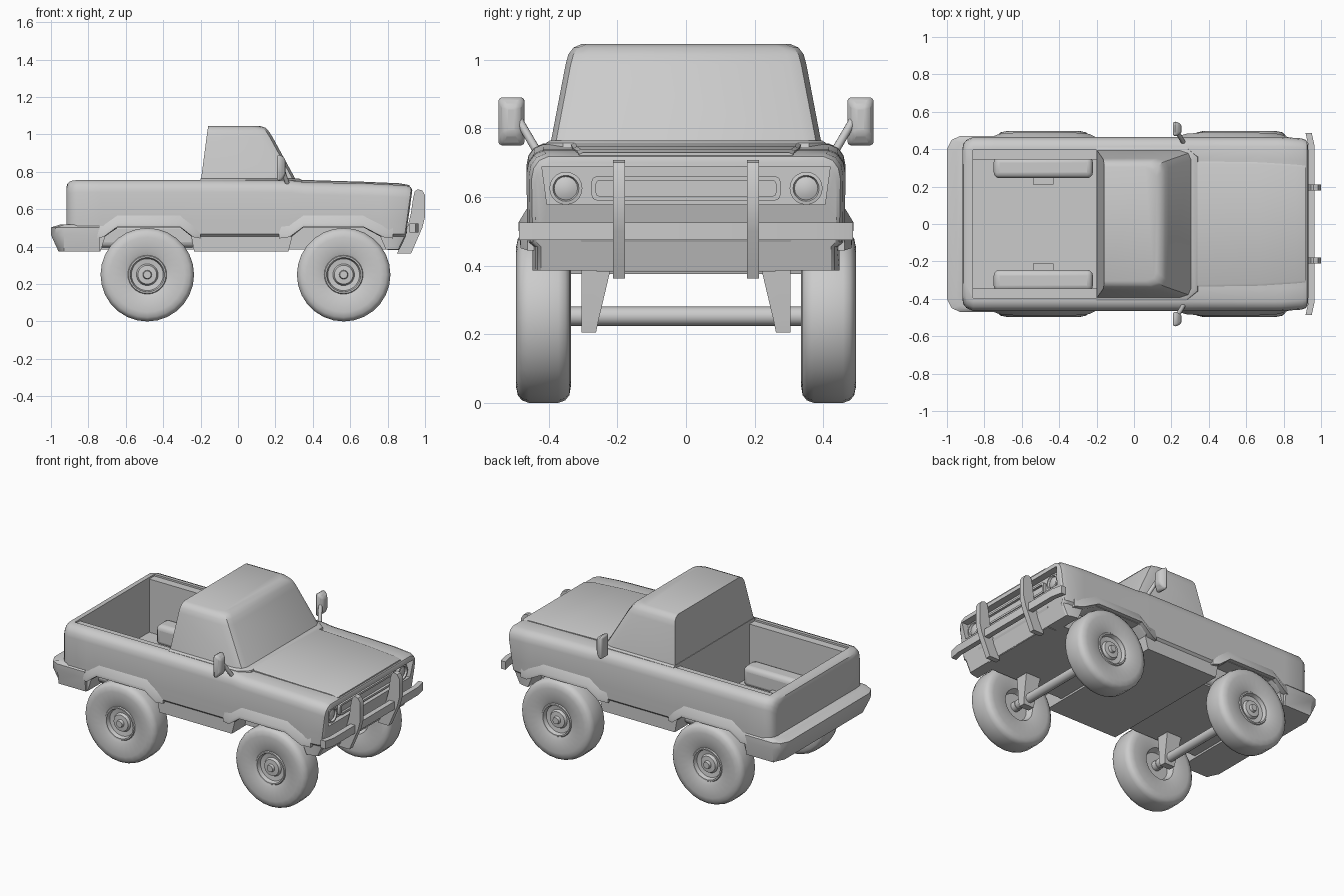
import bpy, bmesh, math
from mathutils import Vector

if "Cube" in bpy.data.objects:
    bpy.data.objects.remove(bpy.data.objects["Cube"])


def loft(name, rings, cap=True, ring_loop=True, loop_rings=False):
    """Skin a list of equal-length point rings."""
    bm = bmesh.new()
    vs = [[bm.verts.new(p) for p in r] for r in rings]
    n = len(rings[0])
    pairs = list(zip(vs, vs[1:])) + ([(vs[-1], vs[0])] if loop_rings else [])
    for a, b in pairs:
        for i in range(n if ring_loop else n - 1):
            j = (i + 1) % n
            bm.faces.new((a[i], a[j], b[j], b[i]))
    if cap:
        bm.faces.new(vs[0])
        bm.faces.new(vs[-1])
    bmesh.ops.remove_doubles(bm, verts=bm.verts, dist=1e-5)
    bmesh.ops.recalc_face_normals(bm, faces=bm.faces)
    me = bpy.data.meshes.new(name)
    bm.to_mesh(me)
    bm.free()
    ob = bpy.data.objects.new(name, me)
    bpy.context.collection.objects.link(ob)
    return ob


def bevel(ob, width, seg=2):
    m = ob.modifiers.new("bevel", "BEVEL")
    m.width, m.segments = width, seg
    return ob


def prism(name, pts, y0, y1):
    return loft(name, [[(x, y, z) for x, z in pts] for y in (y0, y1)])


def box(name, x0, x1, y0, y1, z0, z1):
    return prism(name, [(x0, z0), (x1, z0), (x1, z1), (x0, z1)], y0, y1)


def mirrored(half):
    """Close a half ring (y > 0) by its mirror image."""
    return half + [(x, -y, z) for x, y, z in reversed(half)]


def lathe(name, profile, centre, axis, seg=28):
    """Revolve (radius, offset) points about the y or x axis."""
    rings = []
    for k in range(seg):
        a = 2 * math.pi * k / seg
        c, s = math.cos(a), math.sin(a)
        pts = [(r * c, d, r * s) if axis == 'Y' else (d, r * c, r * s) for r, d in profile]
        rings.append([Vector(p) + Vector(centre) for p in pts])
    return loft(name, rings, cap=False, ring_loop=False, loop_rings=True)


def rod(name, a, b, r, seg=12):
    a, b = Vector(a), Vector(b)
    q = (b - a).to_track_quat('Z', 'Y')
    circ = [q @ Vector((r * math.cos(2 * math.pi * k / seg), r * math.sin(2 * math.pi * k / seg), 0))
            for k in range(seg)]
    return loft(name, [[p + c for c in circ] for p in (a, b)])


def cut(ob, cutter):
    m = ob.modifiers.new("cut", "BOOLEAN")
    m.operation, m.solver, m.object = 'DIFFERENCE', 'EXACT', cutter
    bpy.context.view_layer.objects.active = ob
    bpy.ops.object.modifier_apply(modifier=m.name)


# Body shell: stations of x, half width, top, bottom (bottom rises over the wheels)
stations = [(-.918, .40, .715, .375), (-.912, .43, .737, .375), (-.895, .45, .751, .375),
            (-.86, .465, .756, .375), (-.735, .465, .756, .375), (-.71, .465, .756, .455),
            (-.64, .465, .756, .503), (-.31, .465, .756, .503), (-.25, .465, .756, .455),
            (-.235, .465, .756, .375), (.27, .465, .754, .375), (.29, .465, .753, .455),
            (.35, .465, .745, .503), (.67, .465, .738, .503), (.76, .465, .735, .455),
            (.79, .465, .733, .385), (.90, .458, .727, .385), (.925, .45, .718, .385),
            (.932, .44, .70, .385)]
rings = []
for x, w, t, b in stations:
    sec = [(w - .018, b), (w - .018, max(b, .455)), (w - .004, max(b, .468)), (w - .002, .54),
           (w, t - .065), (w - .006, t - .035), (w - .022, t - .012), (w - .05, t), (w - .12, t)]
    slant = (lambda z: .14 * min(z - .70, 0) + .35 * min(z - .455, 0)) if x > .89 else (lambda z: 0)
    rings.append(mirrored([(x + slant(z), y, z) for y, z in sec]))
body = loft("body_shell", rings)

# Rear bumper wrapping round the corners
def bumper_ring(z, d):
    return mirrored([(-.74, .470 - d * .3, z), (-.93, .470 - d * .3, z),
                     (-.975 + d, .45 - d * .3, z), (-1 + d, .40 - d * .3, z)])
rear_bumper = loft("rear_bumper", [bumper_ring(z, d) for z, d in
                                   ((.375, .04), (.462, 0), (.503, 0), (.518, .05))])

# Cargo bed and grille recesses
bed_cut = box("bed_cutter", -.86, -.2, -.345, .345, .41, 1)
ledge_cut = box("ledge_cutter", -.86, -.2, -.395, .395, .745, 1)
grille_cut = loft("grille_cutter", [[(.885, -.405, .578), (.885, .405, .578), (.885, .42, .688), (.885, -.42, .688)],
                                    [(1, -.405, .578), (1, .405, .578), (1, .42, .688), (1, -.42, .688)]])
for c in (bed_cut, ledge_cut, grille_cut):
    cut(body, c)
cut(rear_bumper, bed_cut)
for c in (bed_cut, ledge_cut, grille_cut):
    bpy.data.objects.remove(c)

# Floor pan
box("bed_floor", -.87, -.19, -.33, .33, .385, .411)
box("cab_floor", -.2, .8, -.32, .32, .385, .51)

# Cab: stacked plan rings
loft("cab", [mirrored([(x0, y, z), (x1 - .06, y, z), (x1 - .015, y - .015, z), (x1, y - .05, z)])
             for z, x0, x1, y in ((.735, -.2, .325, .397), (.765, -.197, .305, .393),
                                  (.985, -.168, .185, .351), (1.015, -.164, .166, .343),
                                  (1.035, -.161, .148, .328), (1.045, -.16, .12, .305))])
# Windscreen base trim
loft("windscreen_base", [mirrored([(-.2, y, z), (.28, y, z), (x, y - .05, z)])
                         for z, y, x in ((.735, .41, .345), (.757, .408, .34), (.765, .395, .325))])

# Hood panel
loft("hood", [mirrored([(x, h, t - .012), (x, h, t + .004), (x, h - .012, t + .009)])
              for x, h, t in ((.34, .335, .748), (.67, .33, .738), (.86, .318, .730), (.918, .312, .720))])

# Grille frame and slot
def rounded_rect(x, hy, hz, r):
    return [(x, sy * (hy - r) + r * math.cos(a), .625 + sz * (hz - r) + r * math.sin(a))
            for sy, sz, a0 in ((1, 1, 0), (-1, 1, 90), (-1, -1, 180), (1, -1, 270))
            for a in (math.radians(a0 + d) for d in (0, 45, 90))]
loft("grille", [rounded_rect(.88, .275, .035, .015), rounded_rect(.905, .275, .035, .015),
                rounded_rect(.905, .262, .023, .01), rounded_rect(.89, .262, .023, .01)])

# Front bumper
loft("front_bumper", [[(x - .018, y, .475), (x + .015, y, .475), (x + .015, y, .525), (x - .018, y, .525)]
                      for x, y in ((.935, -.487), (.95, -.42), (.95, .42), (.935, .487))])
# Front valance
loft("front_valance", [[(.80, -.26, .382), (.86, -.26, .382), (.86, .26, .382), (.80, .26, .382)],
                       [(.80, -.31, .48), (.905, -.31, .48), (.905, .31, .48), (.80, .31, .48)]])

wheel_profile = [(0, .352), (.03, .352), (.03, .385), (.085, .385), (.1, .348), (.125, .342), (.2, .335),
                 (.228, .34), (.243, .352), (.25, .372), (.25, .458), (.243, .478), (.228, .49),
                 (.2, .496), (.125, .488), (.104, .48), (.1, .486), (.092, .486), (.085, .462),
                 (.058, .458), (.05, .474), (.024, .476), (.02, .492), (0, .492)]
arches = {"rear": [(-.77, .45, .462), (-.72, .457, .482), (-.645, .512, .488), (-.31, .512, .488),
                   (-.24, .457, .482), (-.20, .45, .462)],
          "front": [(.22, .45, .462), (.275, .457, .482), (.35, .512, .488), (.67, .512, .488),
                    (.775, .457, .482), (.83, .45, .462)]}

for side, s in (("left", 1), ("right", -1)):
    for end, wx in (("rear", -.485), ("front", .565)):
        # Wheel
        lathe(f"{end}_{side}_wheel", [(r, s * d) for r, d in wheel_profile], (wx, 0, .25), 'Y')
        # Wheel arch flare
        loft(f"{end}_{side}_flare", [[(x, s * .457, z + .065), (x, s * y, z + .014),
                                      (x, s * y, z - .006), (x, s * .40, z - .006)]
                                     for x, z, y in arches[end]])
        # Axle bracket, tapering downward
        loft(f"{end}_{side}_bracket", [[(wx - h, s * .305, z), (wx + h, s * .305, z),
                                        (wx + h, s * y, z), (wx - h, s * y, z)]
                                       for z, y, h in ((.205, .262, .035), (.24, .255, .04), (.43, .21, .055))])
    # Wheel housing inside the bed
    bevel(box(f"{side}_bed_wheel_housing", -.75, -.22, s * .245, s * .36, .395, .525), .03, 3)
    # Headlight ring and lens
    lathe(f"{side}_headlight", [(.048, -.02), (.048, .02), (.038, .022), (.034, .01), (.02, .016), (0, .018)],
          (.885, s * .35, .625), 'X', 20)
    # Push bar
    prism(f"{side}_push_bar", [(.936, .66), (.945, .695), (.96, .707), (.985, .70), (1, .675), (1, .56),
                               (.985, .50), (.925, .362), (.85, .362), (.905, .50), (.925, .58)],
          s * .178, s * .212)
    # Door mirror and arm
    bevel(loft(f"{side}_mirror", [[(x, s * y0, z0), (x, s * y1, z0), (x, s * y1, z1), (x, s * y0, z1)]
                                  for x, y0, y1, z0, z1 in ((.208, .47, .547, .75, .89),
                                                            (.23, .47, .547, .75, .89),
                                                            (.255, .488, .53, .785, .865))]), .012, 2)
    rod(f"{side}_mirror_arm", (.235, s * .485, .82), (.265, s * .435, .735), .012)

# Axles
for end, wx in (("rear", -.485), ("front", .565)):
    rod(f"{end}_axle", (wx, -.37, .252), (wx, .37, .252), .028, 16)

# Smooth shading with sharp edges kept
bpy.ops.object.select_all(action='SELECT')
bpy.context.view_layer.objects.active = body
bpy.ops.object.shade_smooth_by_angle(angle=math.radians(32))
